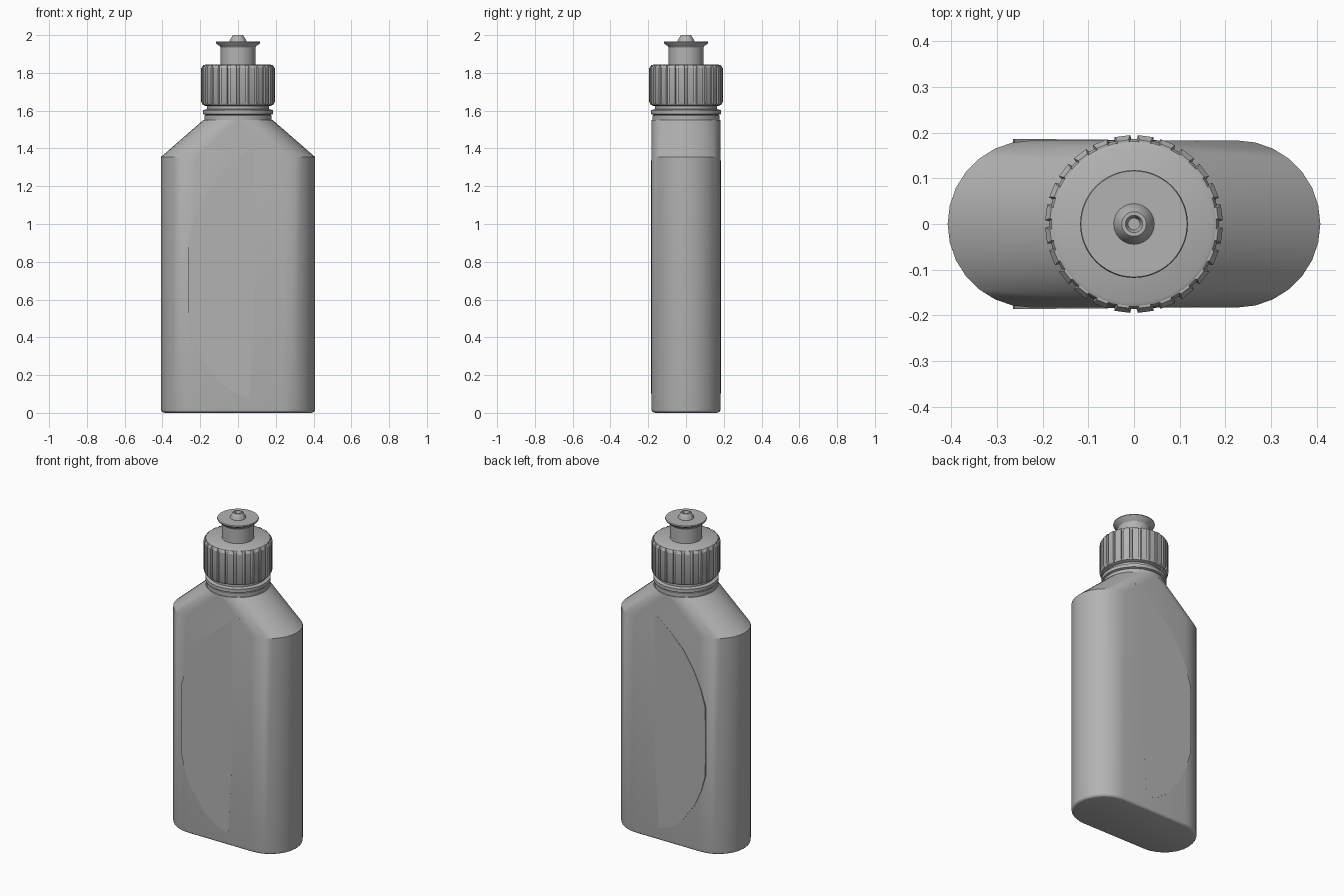
import bpy, bmesh, math

cube = bpy.data.objects.get("Cube")
if cube:
    bpy.data.objects.remove(cube, do_unlink=True)

grey = bpy.data.materials.new("plastic_grey")
grey.use_nodes = True
COL = (0.45, 0.45, 0.45, 1)
grey.diffuse_color = COL
grey.node_tree.nodes["Principled BSDF"].inputs["Base Color"].default_value = COL


def finish(name, bm, angle=30):
    bmesh.ops.recalc_face_normals(bm, faces=bm.faces)
    me = bpy.data.meshes.new(name)
    bm.to_mesh(me)
    bm.free()
    me.materials.append(grey)
    ob = bpy.data.objects.new(name, me)
    bpy.context.collection.objects.link(ob)
    bpy.ops.object.select_all(action='DESELECT')
    ob.select_set(True)
    bpy.context.view_layer.objects.active = ob
    bpy.ops.object.shade_smooth_by_angle(angle=math.radians(angle))
    return ob


def loft(bm, rings, caps=True):
    """Skin a stack of equal-length point rings."""
    vs = [[bm.verts.new(p) for p in r] for r in rings]
    n = len(vs[0])
    for a, b in zip(vs, vs[1:]):
        for i in range(n):
            j = (i + 1) % n
            bm.faces.new((a[i], a[j], b[j], b[i]))
    if caps:
        bm.faces.new(vs[0][::-1])
        bm.faces.new(vs[-1])


def lathe(name, profile, n=48):
    bm = bmesh.new()
    loft(bm, [[(r * math.cos(2 * math.pi * i / n), r * math.sin(2 * math.pi * i / n), z)
               for i in range(n)] for r, z in profile])
    return finish(name, bm)


def stadium(cx, r, z, n=14):
    """Two half circles of radius r, centred at +cx and -cx."""
    pts = []
    for side in (1, -1):
        for i in range(n + 1):
            a = -math.pi / 2 + math.pi * i / n
            pts.append((side * (cx + r * math.cos(a)), side * r * math.sin(a), z))
    return pts


# Bottle body: rounded foot, straight wall, shoulders slanting to a round collar
R, CX = 0.183, 0.225
bm = bmesh.new()
loft(bm, [stadium(CX, R - 0.02, 0), stadium(CX, R - 0.008, 0.004),
          stadium(CX, R - 0.002, 0.011), stadium(CX, R, 0.022),
          stadium(CX, R, 1.355), stadium(0.001, R, 1.55)])
finish("bottle_body", bm, 25)

# Neck with its two rings
lathe("bottle_neck", [(0.178, 1.54), (0.178, 1.574), (0.172, 1.578), (0.185, 1.582),
                      (0.185, 1.603), (0.165, 1.608), (0.165, 1.64)])

# Curved raised panels on front and back, fading into the wall toward +x
CURVE = [(0.14, 1.445), (0.07, 1.40), (-0.02, 1.33), (-0.11, 1.24), (-0.18, 1.135),
         (-0.23, 1.03), (-0.263, 0.92), (-0.265, 0.70), (-0.263, 0.49), (-0.235, 0.39),
         (-0.19, 0.29), (-0.10, 0.165), (-0.02, 0.105), (0.06, 0.08)]
for name, s in (("front_panel", -1), ("back_panel", 1)):
    bm = bmesh.new()
    outer = [(x, s * (R + 0.0035 - 0.004 * (x + 0.265) / 0.40), z) for x, z in CURVE]
    inner = [(x, s * (R - 0.006), z) for x, z in CURVE]
    loft(bm, [inner, outer])
    finish(name, bm)

# Screw cap core
lathe("cap", [(0.172, 1.625), (0.183, 1.63), (0.186, 1.64), (0.186, 1.83),
              (0.181, 1.84), (0.172, 1.845)])

# Grip ribs with sloping ends
bm = bmesh.new()
RIBS = 24
for k in range(RIBS):
    a = 2 * math.pi * (k + 0.5) / RIBS
    ca, sa = math.cos(a), math.sin(a)
    rings = []
    for z, ro, w in ((1.63, 0.186, 0.018), (1.645, 0.194, 0.017),
                     (1.825, 0.194, 0.017), (1.841, 0.184, 0.012)):
        quad = ((0.172, -w - 0.003), (ro, -w), (ro, w), (0.172, w + 0.003))
        rings.append([(r * ca - t * sa, r * sa + t * ca, z) for r, t in quad])
    loft(bm, rings)
finish("cap_ribs", bm)

# Pull spout with flared lip
lathe("spout", [(0.092, 1.835), (0.092, 1.935), (0.097, 1.943), (0.115, 1.955), (0.118, 1.961),
                (0.116, 1.967), (0.046, 1.967)])

# Nozzle tip with a small hole
lathe("nozzle_tip", [(0.046, 1.96), (0.044, 1.97), (0.031, 1.995), (0.027, 2.0),
                     (0.019, 2.0), (0.013, 1.985)], 24)
